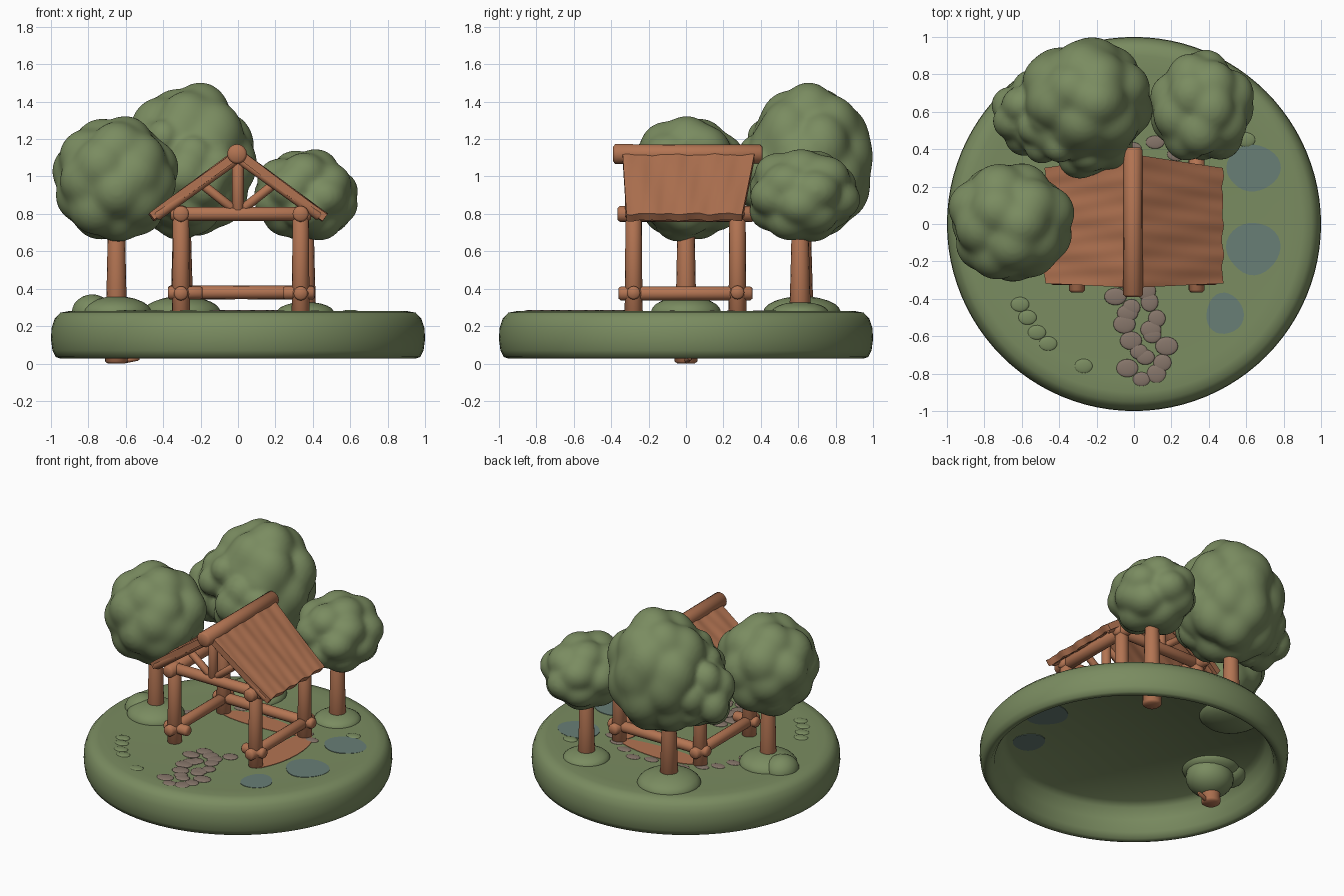
import bpy, bmesh, math, random
from mathutils import Vector

random.seed(4)
if "Cube" in bpy.data.objects:
    bpy.data.objects.remove(bpy.data.objects["Cube"])


def material(name, rgb):
    m = bpy.data.materials.new(name)
    m.use_nodes = True
    m.diffuse_color = (*rgb, 1)
    m.node_tree.nodes["Principled BSDF"].inputs["Base Color"].default_value = (*rgb, 1)
    return m


GREEN = material("leaf_green", (0.195, 0.262, 0.118))
WOOD = material("warm_wood", (0.45, 0.175, 0.085))
WATER = material("pond_blue", (0.138, 0.21, 0.18))
STONE = material("path_stone", (0.24, 0.18, 0.145))


def finish(name, bm, mat, angle=40):
    bmesh.ops.recalc_face_normals(bm, faces=bm.faces)
    me = bpy.data.meshes.new(name)
    bm.to_mesh(me)
    bm.free()
    me.materials.append(mat)
    for p in me.polygons:
        p.use_smooth = True
    me.set_sharp_from_angle(angle=math.radians(angle))
    ob = bpy.data.objects.new(name, me)
    bpy.context.collection.objects.link(ob)
    return ob


def log(name, a, b, r0, r1=None):
    """Round log between two points, with softened ends."""
    a, b = Vector(a), Vector(b)
    r1 = r0 if r1 is None else r1
    turn = (b - a).to_track_quat('Z', 'Y')
    length = (b - a).length
    soft = min(0.012, length * 0.1)
    bm = bmesh.new()
    rings = []
    for t, r in ((0, r0 * 0.75), (soft, r0), (length / 2, (r0 + r1) * 0.49),
                 (length - soft, r1), (length, r1 * 0.75)):
        rings.append([bm.verts.new(a + turn @ Vector((r * math.cos(k * math.tau / 16),
                      r * math.sin(k * math.tau / 16), t))) for k in range(16)])
    for lo, hi in zip(rings, rings[1:]):
        for k in range(16):
            j = (k + 1) % 16
            bm.faces.new((lo[k], lo[j], hi[j], hi[k]))
    bm.faces.new(rings[0][::-1])
    bm.faces.new(rings[-1])
    return finish(name, bm, WOOD, 60)


def blob(name, centre, size, mat, detail=3):
    """Smooth ellipsoid."""
    bm = bmesh.new()
    bmesh.ops.create_icosphere(bm, subdivisions=detail, radius=1)
    for v in bm.verts:
        v.co = Vector(c + s * p for c, s, p in zip(centre, size, v.co))
    return finish(name, bm, mat, 180)


def leafy_ball(bm, centre, size, lobes):
    """Add a ball whose surface is the blended hull of many round lobes."""
    spots = []
    for i in range(lobes):
        z = 1 - 2 * (i + 0.5) / lobes
        q = math.sqrt(1 - z * z)
        phi = i * 2.39996 + random.uniform(-0.2, 0.2)
        spots.append((Vector((q * math.cos(phi), q * math.sin(phi), z))
                      * random.uniform(0.54, 0.59), random.uniform(0.41, 0.44)))
    for v in bmesh.ops.create_icosphere(bm, subdivisions=5, radius=1)["verts"]:
        d = v.co.normalized()
        total = math.exp(0.75 * 24)
        for c, r in spots:
            along = c.dot(d)
            disc = along * along - c.length_squared + r * r
            if disc > 0:
                total += math.exp(24 * (along + math.sqrt(disc)))
        p = d * math.log(total) / 24
        v.co = Vector(c + s * x for c, s, x in zip(centre, size, p))


def crown(name, balls):
    """Fuse one or more leafy balls into a single soft crown."""
    bm = bmesh.new()
    for ball in balls:
        leafy_ball(bm, *ball)
    ob = finish(name, bm, GREEN, 180)
    fuse = ob.modifiers.new("fuse", 'REMESH')
    fuse.mode = 'VOXEL'
    fuse.voxel_size = 0.016
    fuse.use_smooth_shade = True
    soften = ob.modifiers.new("soften", 'SMOOTH')
    soften.factor, soften.iterations = 0.5, 4


def plate(name, x, y, rx, ry, bottom, top, mat, wobble=0.06, point=0.0):
    """Flat rounded patch; point stretches it toward -x into a teardrop."""
    phase = random.uniform(0, 6)
    outline = []
    for k in range(28):
        a = k * math.tau / 28
        r = 1 + wobble * math.sin(3 * a + phase) + point * max(0, -math.cos(a)) ** 5
        outline.append((x + rx * r * math.cos(a), y + ry * r * math.sin(a)))
    bm = bmesh.new()
    face = bm.faces.new([bm.verts.new((*p, bottom)) for p in outline])
    new = bmesh.ops.extrude_face_region(bm, geom=[face])["geom"]
    for v in new:
        if isinstance(v, bmesh.types.BMVert):
            v.co.z = top
    return finish(name, bm, mat)


# Hollow round island, made by turning a profile
profile = [(0, .277), (.70, .276), (.82, .279), (.90, .281), (.95, .272), (.98, .24),
           (.997, .19), (1, .13), (.992, .07), (.975, .035), (.955, .028), (.93, .034),
           (.905, .07), (.885, .15), (.86, .225), (.82, .255), (0, .258)]
bm = bmesh.new()
pts = [bm.verts.new((r, 0, z)) for r, z in profile]
edges = [bm.edges.new(pair) for pair in zip(pts, pts[1:])]
bmesh.ops.spin(bm, geom=pts + edges, axis=(0, 0, 1), cent=(0, 0, 0), steps=96, angle=math.tau)
bmesh.ops.remove_doubles(bm, verts=bm.verts, dist=0.0002)
finish("island", bm, GREEN, 60)

# Ponds, visible through the thin ground
for i, (x, y, rx, ry) in enumerate([(.645, .30, .135, .125), (.645, -.13, .135, .14),
                                    (.485, -.48, .10, .11)]):
    plate(f"pond_{i}", x, y, rx, ry, .252, .28, WATER, .04, .16 if i < 2 else 0)

# Stepping stones, and pebbles in an arc behind the hut
for i in range(20):
    t = i / 19
    x = 0.04 + 0.10 * math.sin(i * 2.4) + 0.04 * math.sin(t * 6)
    blob(f"path_stone_{i}", (x, -0.83 + 0.56 * t, .277),
         (random.uniform(.045, .062), random.uniform(.038, .052), .010), STONE)
for i in range(12):
    a = math.radians(35 + 14 * i)
    blob(f"pebble_{i}", (.50 * math.cos(a), random.uniform(.40, .46) * math.sin(a), .276),
         (.05, .035, .007), STONE)

# Worn earth beside the hut
plate("earth_right", .365, 0, .095, .31, .272, .28, WOOD)
plate("earth_back", 0, .28, .32, .08, .272, .28, WOOD)

# Low tufts of turf
for i, (x, y) in enumerate([(-.61, -.43), (-.57, -.50), (-.52, -.58), (-.46, -.64), (-.27, -.76),
                            (.60, .45)]):
    blob(f"turf_{i}", (x, y, .275), (.05, .04, .012), GREEN)

# Trees: trunk, root mound and crown
for side, x, y, foot, top, (wide, high) in [("left", -.65, 0, .0, .95, (.19, .09)),
                                            ("back", -.30, .62, .235, 1.0, (.21, .09)),
                                            ("right", .36, .61, .09, .88, (.155, .06))]:
    log(f"{side}_trunk", (x, y, foot), (x, y, top), .062, .042)
    blob(f"{side}_mound", (x, y, .27), (wide, wide, high), GREEN)
crown("left_crown", [((-.66, .01, .985), (.35, .335, .35), 24)])
crown("right_crown", [((.365, .62, .90), (.29, .31, .262), 20)])
crown("back_crown", [((-.26, .66, 1.075), (.37, .35, .43), 26),
                     ((-.54, .59, .98), (.235, .23, .27), 14),
                     ((-.42, .51, 1.14), (.21, .21, .22), 12),
                     ((-.24, .48, 1.0), (.27, .245, .28), 16)])
blob("left_mound_side", (-.78, .03, .27), (.11, .12, .10), GREEN)
blob("left_root_ball", (-.64, 0, .19), (.16, .15, .13), GREEN)
log("left_root", (-.62, 0, .012), (-.53, .02, .03), .014)

# Hut frame: posts, stubs and rails
XL, XR, YF, YB = -.305, .335, -.28, .275
for x, side in ((XL, "left"), (XR, "right")):
    for y, end in ((YF, "front"), (YB, "back")):
        log(f"{end}_{side}_post", (x, y, .262), (x, y, .83), .048, .044)
        blob(f"{end}_{side}_foot_knot", (x, y, .375), (.055, .055, .045), WOOD)
        blob(f"{end}_{side}_head_knot", (x, y, .80), (.052, .052, .045), WOOD)
    log(f"{side}_low_rail", (x, -.36, .375), (x, .355, .375), .038)
    log(f"{side}_top_rail", (x, -.365, .80), (x, .365, .80), .043)
log("back_low_rail", (-.375, YB, .38), (.41, YB, .38), .037)
log("front_left_stub", (-.375, YF, .378), (-.19, YF, .378), .036)
log("front_right_stub", (.24, YF, .378), (.41, YF, .378), .036)

# Gable trusses at both ends
for y, end in ((YF, "front"), (YB, "back")):
    log(f"{end}_tie_beam", (-.36, y, .80), (.39, y, .80), .038)
    log(f"{end}_king_post", (0, y, .81), (0, y, 1.10), .032)
    for s, side in ((-1, "left"), (1, "right")):
        log(f"{end}_{side}_brace", (s * .03, y, .83), (s * .20, y, .965), .025)
        log(f"{end}_{side}_rafter", (0, y - .02, 1.10), (s * .44, y - .02, .785), .027)

# Roof: a gently uneven, slightly tapering slab on each side of a ridge log
log("ridge_log", (-.005, -.39, 1.12), (-.005, .41, 1.12), .053, .05)
for s, side in ((-1, "left"), (1, "right")):
    out = Vector((s * .735, 0, 1)).normalized()
    bm = bmesh.new()
    bmesh.ops.create_grid(bm, x_segments=8, y_segments=60, size=.5)
    for v in bm.verts:
        t, w = v.co.x + .5, v.co.y + .5
        front, back = -.34 + .022 * t, .37 - .07 * t
        ripple = math.sin(w * 47 + 3 * t) * .0018 + math.sin(w * 19 - 4 * t + s) * .003
        reach = (.462 + .004 * math.sin(w * 27 + s)) * t
        v.co = (Vector((s * reach, front + (back - front) * w, 1.122 - .735 * reach))
                + out * (ripple - .022))
    top = bmesh.ops.extrude_face_region(bm, geom=bm.faces[:])["geom"]
    for v in top:
        if isinstance(v, bmesh.types.BMVert):
            v.co += out * .044
    finish(f"{side}_roof_slab", bm, WOOD)
